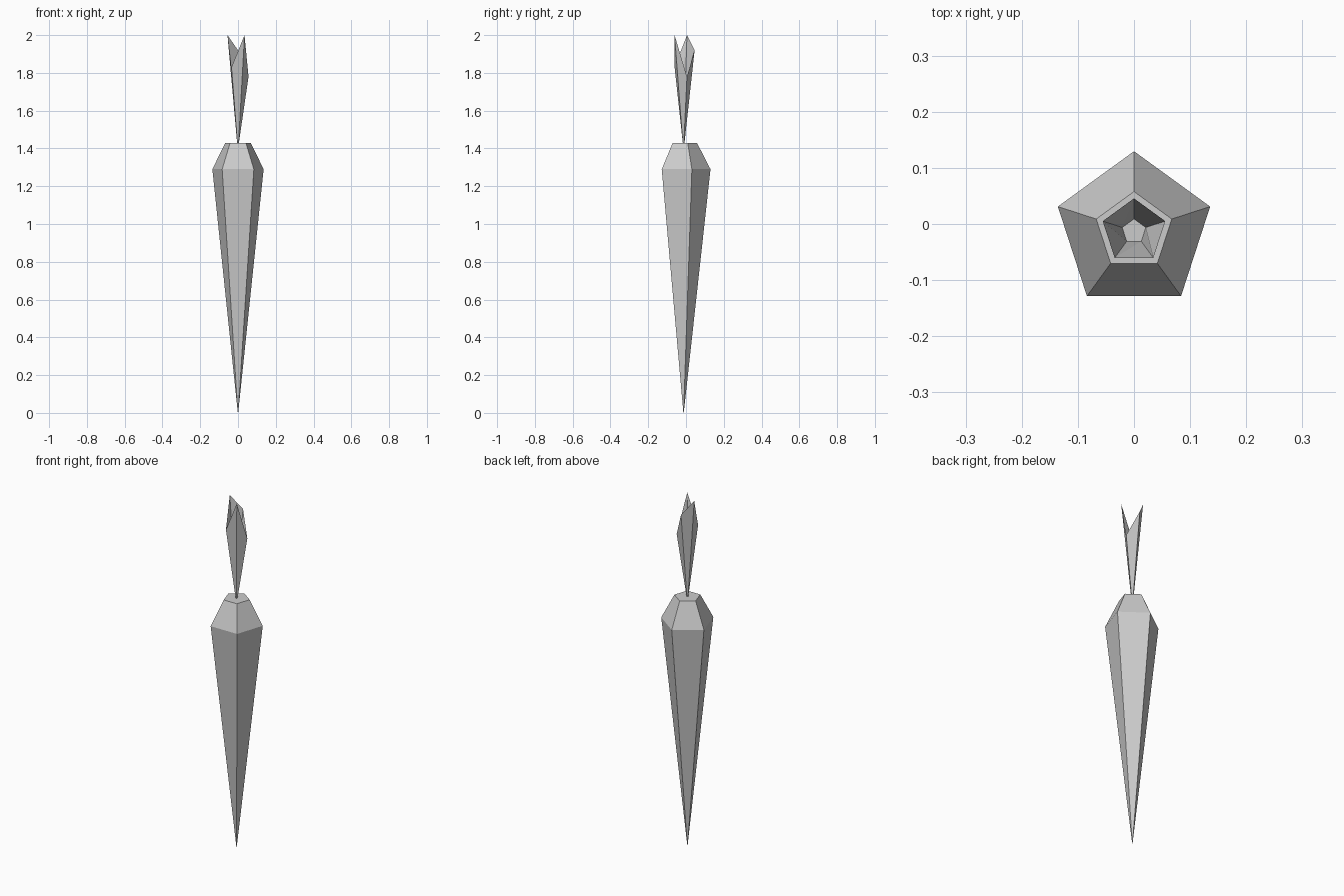
import bpy, bmesh
from math import sin, cos, pi

if "Cube" in bpy.data.objects:
    bpy.data.objects.remove(bpy.data.objects["Cube"], do_unlink=True)

SIDES = 5
AXIS_Y = -0.013

grey = bpy.data.materials.new("plain grey")
grey.use_nodes = True
colour = (0.6, 0.6, 0.6, 1)
grey.diffuse_color = colour
grey.node_tree.nodes["Principled BSDF"].inputs["Base Color"].default_value = colour


def loft(name, rings, split_last=False):
    """Join five-sided rings of (radius, height or list of heights) and cap both ends."""
    bm = bmesh.new()
    loops = []
    for radius, z in rings:
        heights = z if isinstance(z, list) else [z] * SIDES
        loops.append([bm.verts.new((radius * cos(pi / 2 + 2 * pi * i / SIDES),
                                    AXIS_Y + radius * sin(pi / 2 + 2 * pi * i / SIDES), h))
                      for i, h in enumerate(heights)])
    for k, (low, high) in enumerate(zip(loops, loops[1:])):
        for i in range(SIDES):
            j = (i + 1) % SIDES
            if split_last and k == len(loops) - 2:
                bm.faces.new((low[i], low[j], high[j]))
                bm.faces.new((low[i], high[j], high[i]))
            else:
                bm.faces.new((low[i], low[j], high[j], high[i]))
    bm.faces.new(loops[0][::-1])
    bm.faces.new(loops[-1])
    mesh = bpy.data.meshes.new(name)
    bm.to_mesh(mesh)
    bm.free()
    mesh.materials.append(grey)
    obj = bpy.data.objects.new(name, mesh)
    bpy.context.collection.objects.link(obj)
    return obj


# Tapered root with a bevelled shoulder and flat crown
loft("root", [(0.001, 0), (0.1427, 1.29), (0.0708, 1.43)])

# Leafy top: flared outside, jagged rim, sunken hollow with a flat floor
rim = [1.92, 2.0, 1.83, 2.0, 1.78]
loft("leaf_top", [(0.005, 1.43), (0.0586, rim), (0.0221, 1.65)], split_last=True)
